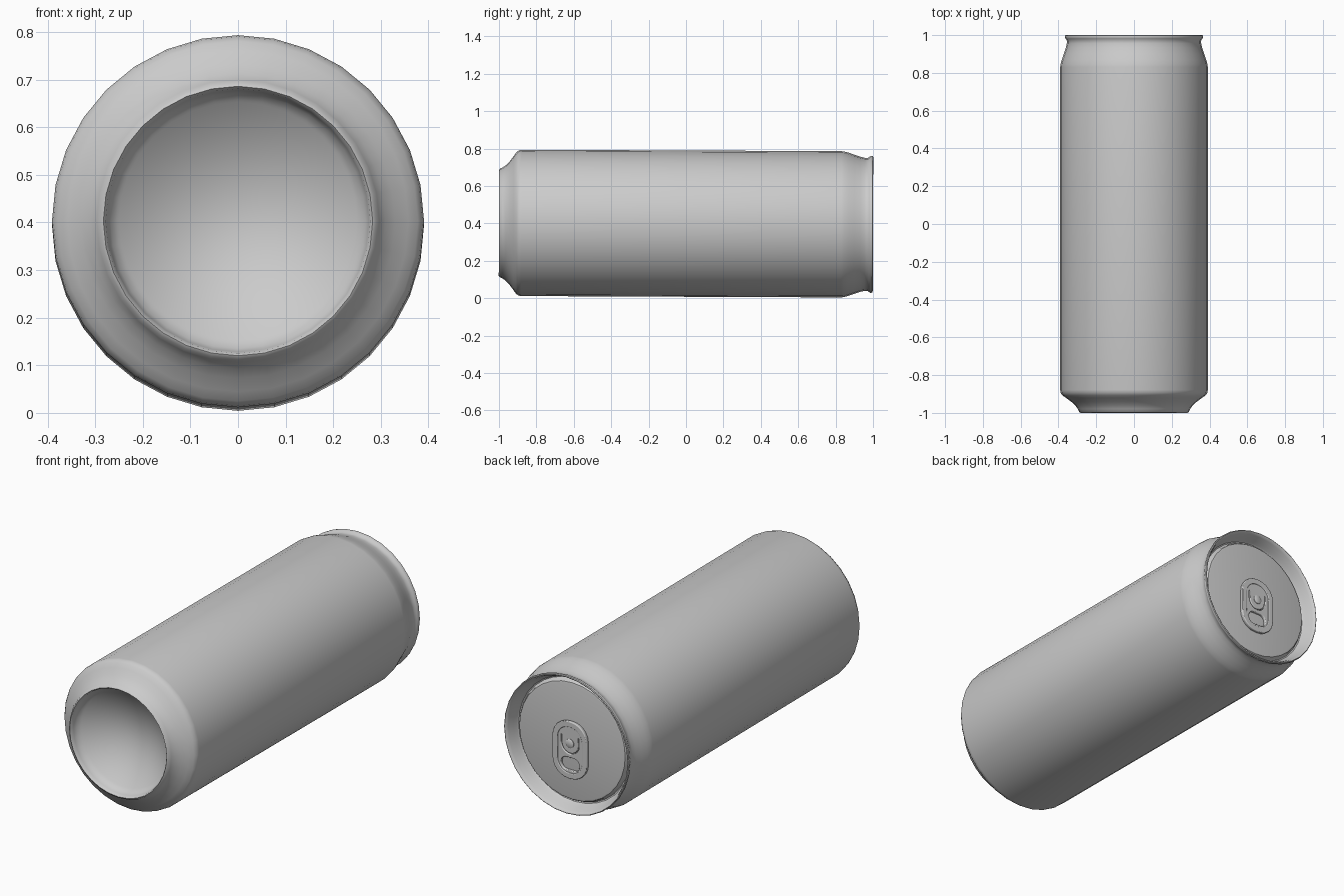
import bpy, bmesh, math
from mathutils import Matrix

if "Cube" in bpy.data.objects:
    bpy.data.objects.remove(bpy.data.objects["Cube"])

SIDES = 32
# The can lies along y with a very slight nose-up tilt
PLACE = Matrix.Translation((0, 0, 0.3985)) @ Matrix.Rotation(-0.0043, 4, 'X')


def smooth(obj, angle=40):
    bpy.ops.object.select_all(action='DESELECT')
    obj.select_set(True)
    bpy.context.view_layer.objects.active = obj
    bpy.ops.object.shade_smooth_by_angle(angle=math.radians(angle))


def lathe(name, profile, sides=SIDES, z=0.0):
    """Spin (radius, y) points around the y axis."""
    bm = bmesh.new()
    rings = []
    for r, y in profile:
        if r == 0:
            rings.append([bm.verts.new((0, y, z))] * sides)
        else:
            rings.append([bm.verts.new((r * math.sin(2 * math.pi * i / sides), y,
                                        z + r * math.cos(2 * math.pi * i / sides)))
                          for i in range(sides)])
    for a, b in zip(rings, rings[1:]):
        for i in range(sides):
            j = (i + 1) % sides
            bm.faces.new(dict.fromkeys((a[i], a[j], b[j], b[i])))
    bmesh.ops.recalc_face_normals(bm, faces=bm.faces)
    mesh = bpy.data.meshes.new(name)
    bm.to_mesh(mesh)
    bm.free()
    obj = bpy.data.objects.new(name, mesh)
    bpy.context.collection.objects.link(obj)
    obj.matrix_world = PLACE
    smooth(obj)
    return obj


def rounded_rect(w, h, r, cz, steps=6):
    """Outline of a rounded rectangle centred at height cz."""
    pts = []
    for k, (sx, sz) in enumerate(((1, 1), (-1, 1), (-1, -1), (1, -1))):
        for i in range(steps + 1):
            a = math.pi / 2 * (k + i / steps)
            pts.append((sx * (w / 2 - r) + r * math.cos(a),
                        cz + sz * (h / 2 - r) + r * math.sin(a)))
    return pts


def plate(name, outlines, y, half_thick, bevel):
    """Flat plate facing +y; the first outline is the edge, the rest are holes."""
    cu = bpy.data.curves.new(name, 'CURVE')
    cu.dimensions = '2D'
    cu.fill_mode = 'BOTH'
    cu.extrude, cu.bevel_depth, cu.bevel_resolution = half_thick, bevel, 2
    for pts in outlines:
        sp = cu.splines.new('POLY')
        sp.points.add(len(pts) - 1)
        for p, (x, z) in zip(sp.points, pts):
            p.co = (x, z, 0, 1)
        sp.use_cyclic_u = True
    obj = bpy.data.objects.new(name, cu)
    bpy.context.collection.objects.link(obj)
    obj.matrix_world = PLACE @ Matrix.Translation((0, y, 0)) @ Matrix.Rotation(math.pi / 2, 4, 'X')
    bpy.ops.object.select_all(action='DESELECT')
    obj.select_set(True)
    bpy.context.view_layer.objects.active = obj
    bpy.ops.object.convert(target='MESH')
    smooth(bpy.context.object)


# Can body: inward domed base, foot, straight wall, neck and rolled rim
dome = [(0.255 * math.sin(t), -0.94 + 0.08 * math.cos(t) - 0.0)
        for t in [math.pi / 2 * i / 8 for i in range(9)]]
dome = [(r, -0.85 - 0.10 * (r / 0.255) ** 2) for r, _ in dome]
body = dome + [
    (0.268, -0.962), (0.275, -0.98), (0.278, -0.994), (0.283, -1.0),
    (0.290, -0.996), (0.297, -0.98), (0.310, -0.962), (0.330, -0.943),
    (0.358, -0.922), (0.378, -0.908), (0.388, -0.895), (0.391, -0.88),
    (0.391, 0.83), (0.389, 0.845), (0.383, 0.868), (0.372, 0.90),
    (0.361, 0.932), (0.356, 0.955), (0.356, 0.972), (0.362, 0.98),
    (0.366, 0.988), (0.365, 0.997), (0.361, 1.0), (0.356, 0.997),
    (0.350, 0.985), (0.340, 0.955), (0.332, 0.935),
]
lathe("can_body", body)

# Lid: countersunk groove and raised flat panel
lathe("lid", [(0.332, 0.935), (0.328, 0.928), (0.322, 0.926), (0.317, 0.930),
              (0.314, 0.942), (0.309, 0.949), (0.300, 0.951), (0.0, 0.951)])

# Pull tab with finger hole and U-shaped slot
TZ = -0.04
finger_hole = rounded_rect(0.115, 0.075, 0.036, TZ - 0.075)
arc = [math.pi + math.pi * i / 10 for i in range(11)]
slot = ([(0.056 * math.cos(a), TZ + 0.03 + 0.056 * math.sin(a)) for a in arc]
        + [(0.056, TZ + 0.075), (0.044, TZ + 0.075)]
        + [(0.044 * math.cos(a), TZ + 0.03 + 0.044 * math.sin(a)) for a in reversed(arc)]
        + [(-0.044, TZ + 0.075), (-0.056, TZ + 0.075)])
plate("pull_tab", [rounded_rect(0.19, 0.29, 0.085, TZ), finger_hole, slot], 0.961, 0.004, 0.004)

# Raised border round the tab
plate("tab_border", [rounded_rect(0.194, 0.294, 0.09, TZ),
                     rounded_rect(0.15, 0.25, 0.07, TZ)], 0.966, 0.003, 0.004)

# Rivet holding the tab
lathe("rivet", [(0.024, 0.95), (0.024, 0.972), (0.018, 0.976), (0.0, 0.976)], 16, TZ + 0.035)
